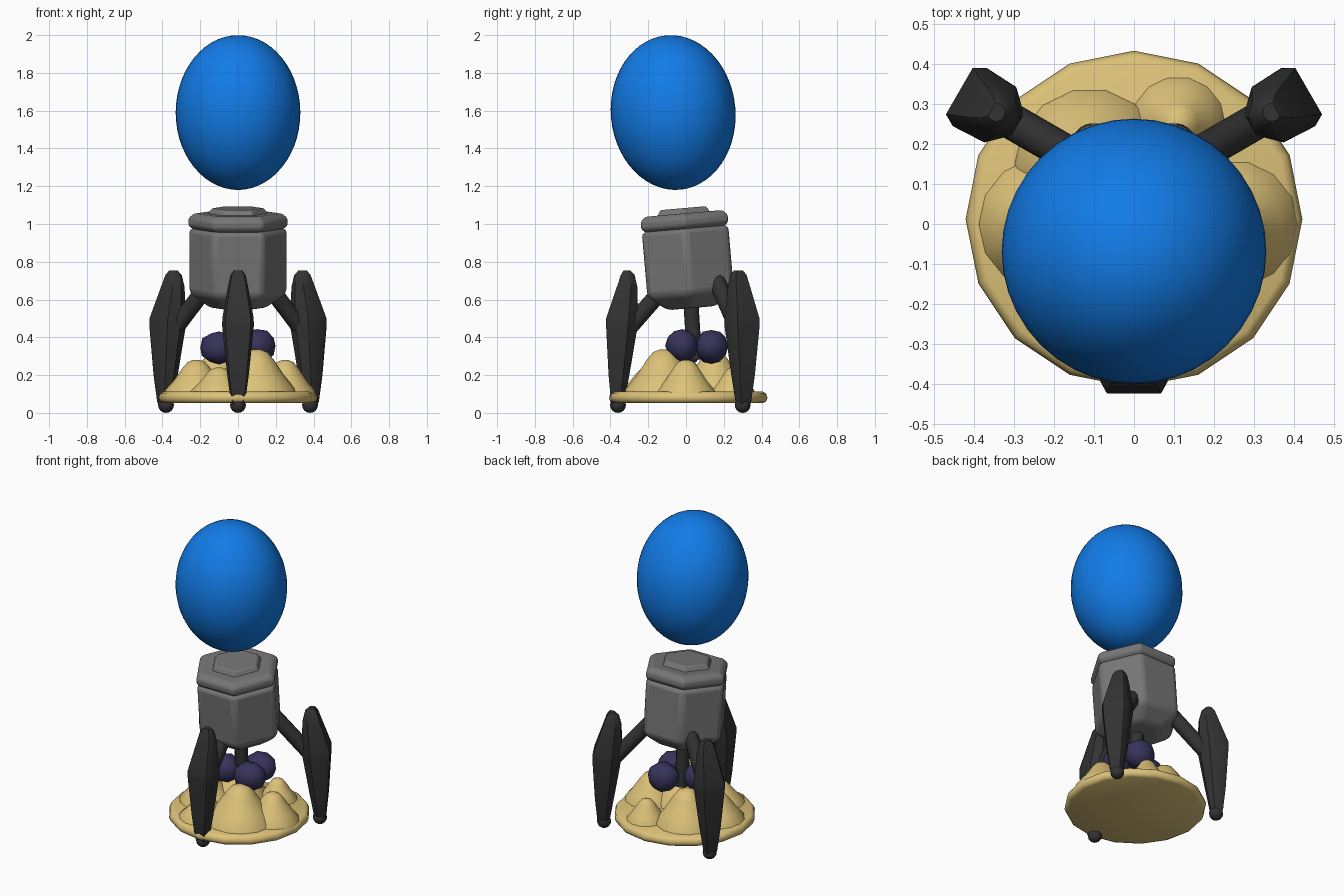
import bpy, bmesh, math, random
from mathutils import Vector, Matrix

if "Cube" in bpy.data.objects:
    bpy.data.objects.remove(bpy.data.objects["Cube"])

random.seed(4)


def material(name, rgb):
    m = bpy.data.materials.new(name)
    m.diffuse_color = (*rgb, 1)
    m.use_nodes = True
    m.node_tree.nodes["Principled BSDF"].inputs["Base Color"].default_value = m.diffuse_color
    return m


BLUE = material("blue", (0.006, 0.20, 0.80))
GREY = material("mid grey", (0.18, 0.18, 0.18))
DARK = material("charcoal", (0.032, 0.032, 0.032))
SAND = material("sand", (0.72, 0.54, 0.19))
PURPLE = material("dark purple", (0.038, 0.033, 0.105))


def finish(bm, name, mat, matrix=Matrix(), angle=35, bevel=0):
    """Turn a bmesh into a shaded, coloured object."""
    bmesh.ops.recalc_face_normals(bm, faces=bm.faces)
    me = bpy.data.meshes.new(name)
    bm.to_mesh(me)
    bm.free()
    ob = bpy.data.objects.new(name, me)
    bpy.context.collection.objects.link(ob)
    me.materials.append(mat)
    ob.matrix_world = matrix
    if bevel:
        mod = ob.modifiers.new("bevel", 'BEVEL')
        mod.width, mod.segments, mod.limit_method = bevel, 3, 'ANGLE'
        mod.angle_limit = math.radians(15)
    bpy.ops.object.select_all(action='DESELECT')
    ob.select_set(True)
    bpy.context.view_layer.objects.active = ob
    bpy.ops.object.shade_smooth_by_angle(angle=math.radians(angle))
    return ob


def loft(rings):
    """Skin a list of equal-length point rings, capped at both ends."""
    bm = bmesh.new()
    loops = [[bm.verts.new(p) for p in ring] for ring in rings]
    for a, b in zip(loops, loops[1:]):
        for i in range(len(a)):
            j = (i + 1) % len(a)
            bm.faces.new((a[i], a[j], b[j], b[i]))
    bm.faces.new(loops[0][::-1])
    bm.faces.new(loops[-1])
    return bm


def lathe(profile, sides):
    """Loft regular polygons from (radius, height) pairs."""
    step = math.tau / sides
    return loft([[(r * math.cos(i * step), r * math.sin(i * step), z)
                  for i in range(sides)] for r, z in profile])


def rod(name, a, b, radius):
    a, b = Vector(a), Vector(b)
    bm = lathe([(radius, 0), (radius, (b - a).length)], 12)
    turn = (b - a).to_track_quat('Z', 'Y').to_matrix().to_4x4()
    return finish(bm, name, DARK, Matrix.Translation(a) @ turn, 40)


# The capsule and the egg share an axis leaning forward
lean = Matrix.Translation((0, 0.08, 0)) @ Matrix.Rotation(math.radians(5), 4, 'X')

# Floating egg
bm = bmesh.new()
bmesh.ops.create_uvsphere(bm, u_segments=40, v_segments=28, radius=1)
bmesh.ops.scale(bm, vec=(0.33, 0.33, 0.41), verts=bm.verts)
finish(bm, "floating_egg", BLUE,
       Matrix.Translation((0, -0.068, 1.59)) @ Matrix.Rotation(math.radians(5), 4, 'X'), 60)

# Hexagonal capsule, collar and lid
finish(lathe([(0.15, 0.557), (0.265, 0.635), (0.265, 0.98)], 6),
       "capsule_body", GREY, lean, 35, 0.025)
finish(lathe([(0.235, 0.972), (0.267, 0.995), (0.267, 1.035), (0.235, 1.06)], 6),
       "capsule_collar", GREY, lean, 35, 0.012)
finish(lathe([(0.165, 1.05), (0.14, 1.088)], 6), "capsule_lid", GREY, lean, 35, 0.008)

# Central stem under the capsule
rod("centre_stem", (0, 0.025, 0.6), (0, 0.045, 0.28), 0.04)

# Leg sections: height, inner reach, outer reach, half width
SECTIONS = [(0.755, 0.375, 0.41, 0.022), (0.73, 0.352, 0.425, 0.04),
            (0.67, 0.338, 0.445, 0.053), (0.50, 0.333, 0.503, 0.083),
            (0.46, 0.336, 0.503, 0.084), (0.20, 0.38, 0.49, 0.057),
            (0.06, 0.405, 0.477, 0.038), (0.03, 0.415, 0.465, 0.028)]
# Cross-section: fraction of reach, fraction of half width
CROSS = [(1, 0.8), (0.82, 1), (0.3, 0.95), (0, 0.35)]
CROSS += [(u, -w) for u, w in reversed(CROSS)]

for side, deg in (("front", -90), ("right", 30), ("left", 150)):
    spin = Matrix.Translation((0, 0.08, 0)) @ Matrix.Rotation(math.radians(deg), 4, 'Z')
    rings = [[(a + u * (b - a), w * h, z) for u, w in CROSS] for z, a, b, h in SECTIONS]
    finish(loft(rings), side + "_leg", DARK, spin, 40)
    # Rounded foot
    bm = bmesh.new()
    bmesh.ops.create_uvsphere(bm, u_segments=12, v_segments=8, radius=0.042)
    finish(bm, side + "_foot", DARK, spin @ Matrix.Translation((0.44, 0, 0.042)), 60)
    # Sloping strut up into the capsule
    rod(side + "_strut", spin @ Vector((0.12, 0, 0.75)),
        spin @ Vector((0.40, 0, 0.43)), 0.045)

# Round-edged sand disc
finish(lathe([(0.395, 0.052), (0.412, 0.06), (0.42, 0.08), (0.412, 0.102), (0.395, 0.112)], 16),
       "sand_disc", SAND, Matrix.Translation((0, 0.012, 0)), 50)

# Sand mounds: x, y, base radius, peak height
MOUNDS = [(0.10, -0.12, 0.21, 0.335), (0.25, 0.0, 0.16, 0.28), (-0.10, -0.20, 0.155, 0.24),
          (-0.22, 0.0, 0.17, 0.28), (-0.11, 0.15, 0.19, 0.325), (0.11, 0.25, 0.12, 0.24)]
for n, (x, y, r, top) in enumerate(MOUNDS):
    h = top - 0.1
    shape = [(1, 0), (0.97, 0.12), (0.72, 0.38), (0.42, 0.78), (0.27, 0.94), (0.1, 1)]
    finish(lathe([(r * u, 0.1 + h * v) for u, v in shape], 14),
           f"sand_mound_{n + 1}", SAND, Matrix.Translation((x, y, 0)), 60)

# Lumpy purple rocks heaped around the stem
for n, (x, y, z) in enumerate([(0.10, -0.02, 0.355), (0.07, 0.135, 0.35), (-0.10, 0.01, 0.345)]):
    bm = bmesh.new()
    bmesh.ops.create_icosphere(bm, subdivisions=2, radius=0.095)
    for v in bm.verts:
        v.co *= random.uniform(0.95, 1.05)
    bmesh.ops.scale(bm, vec=(1.05, 0.92, 0.95), verts=bm.verts)
    finish(bm, f"purple_rock_{n + 1}", PURPLE, Matrix.Translation((x, y, z)), 60)
